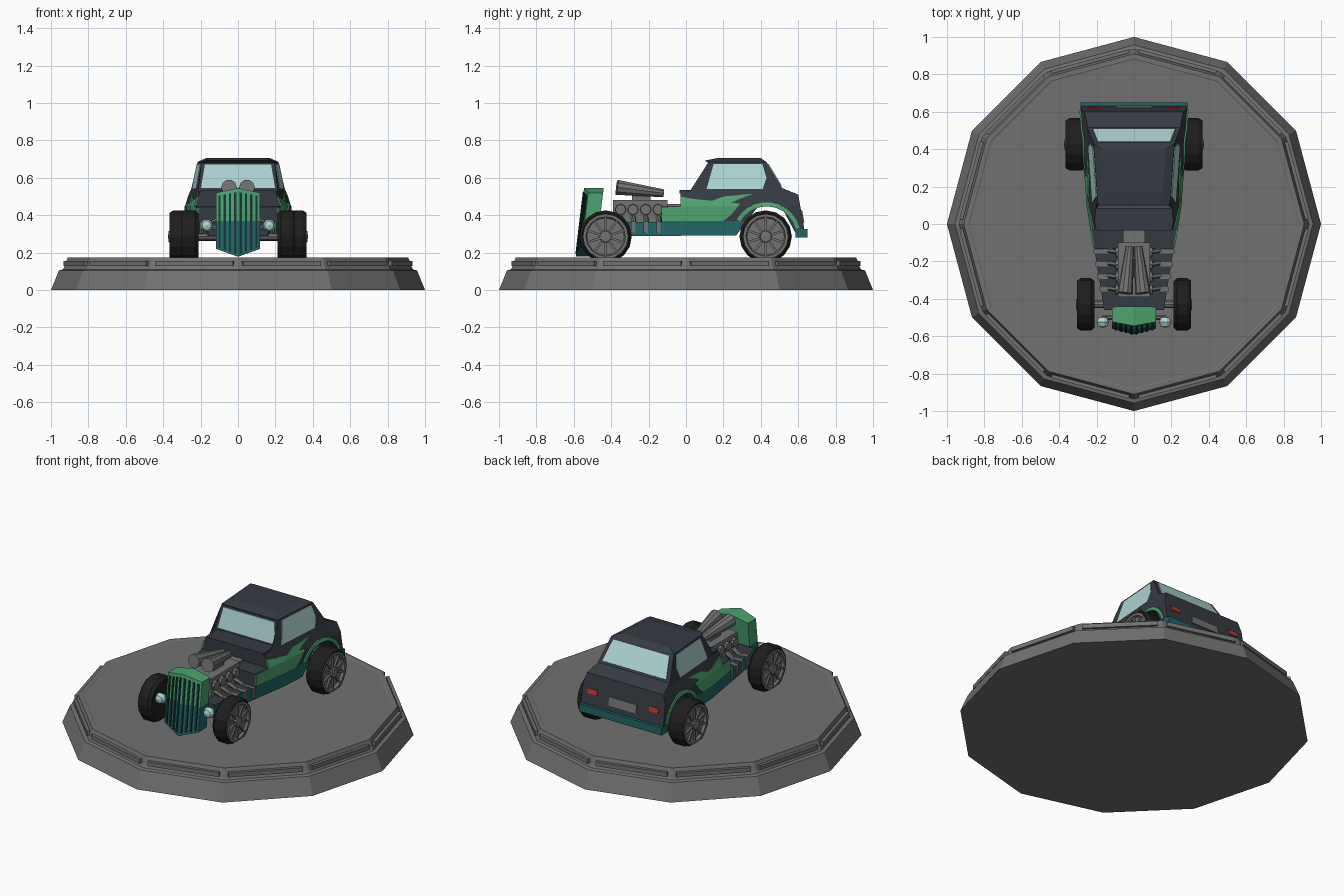
import bpy, bmesh, math
from mathutils import Vector, Matrix

if "Cube" in bpy.data.objects:
    bpy.data.objects.remove(bpy.data.objects["Cube"])

def material(name, r, g, b):
    m = bpy.data.materials.new(name)
    m.diffuse_color = (r, g, b, 1)
    m.use_nodes = True
    m.node_tree.nodes["Principled BSDF"].inputs["Base Color"].default_value = m.diffuse_color
    return m

STONE = material("stone grey", .165, .165, .165)
METAL = material("engine grey", .17, .17, .17)
DARK = material("body charcoal", .036, .044, .056)
TEAL = material("teal", .016, .13, .135)
GREEN = material("flame green", .075, .36, .16)
TYRE = material("tyre black", .013, .013, .013)
GLASS = material("pale glass", .43, .67, .66)
SLAT = material("deep teal", .008, .035, .04)
RED = material("lamp red", .45, .045, .03)

def finish(name, bm, *mats, rule=None, mirror=False):
    bmesh.ops.remove_doubles(bm, verts=bm.verts, dist=1e-5)
    bmesh.ops.recalc_face_normals(bm, faces=bm.faces)
    if rule:
        bm.normal_update()
        for f in bm.faces:
            f.material_index = rule(f.calc_center_median(), f.normal)
    me = bpy.data.meshes.new(name)
    bm.to_mesh(me)
    bm.free()
    for m in mats:
        me.materials.append(m)
    ob = bpy.data.objects.new(name, me)
    bpy.context.collection.objects.link(ob)
    if mirror:
        ob.modifiers.new("mirror", 'MIRROR')
    return ob

def cut(bm, co, no):
    bmesh.ops.bisect_plane(bm, geom=bm.verts[:] + bm.edges[:] + bm.faces[:], plane_co=co, plane_no=no)

def hull(name, pts, *mats, cut_z=None, **kw):
    bm = bmesh.new()
    for p in pts:
        bm.verts.new(p)
    res = bmesh.ops.convex_hull(bm, input=bm.verts)
    bmesh.ops.dissolve_limit(bm, angle_limit=.01, verts=bm.verts, edges=bm.edges)
    if cut_z:
        cut(bm, (0, 0, cut_z), (0, 0, 1))
    return finish(name, bm, *mats, **kw)

def box(name, x, y, z, mat, **kw):
    return hull(name, [(a, b, c) for a in x for b in y for c in z], mat, **kw)

def lathe(name, prof, n, mat, matrix=Matrix(), **kw):
    """Revolve (radius, height) points around z, then place with matrix."""
    bm = bmesh.new()
    rings = [[bm.verts.new(matrix @ Vector((r * math.cos(a), r * math.sin(a), h)))
              for a in (2 * math.pi * i / n for i in range(n))] for r, h in prof]
    for A, B in zip(rings, rings[1:]):
        for i in range(n):
            j = (i + 1) % n
            bm.faces.new((A[i], A[j], B[j], B[i]))
    bmesh.ops.dissolve_degenerate(bm, edges=bm.edges, dist=1e-6)
    return finish(name, bm, mat, **kw)

def tube(name, a, b, r0, r1, n, mat, **kw):
    a, b = Vector(a), Vector(b)
    m = Matrix.Translation(a) @ (b - a).to_track_quat('Z', 'Y').to_matrix().to_4x4()
    L = (b - a).length
    return lathe(name, [(0, 0), (r0, 0), (r1, L), (0, L)], n, mat, m, **kw)

def interp(t, pts):
    for (a, u), (b, v) in zip(pts, pts[1:]):
        if t <= b:
            return u + (v - u) * max(0, t - a) / (b - a)
    return pts[-1][1]

def half_width(y, z):
    return interp(y, [(-.46, .16), (.1, .248), (.63, .285)]) - \
        interp(z, [(.45, 0), (.53, .025), (.685, .055), (.706, .1)])

def side_shape(name, pts, *mats, plate=None, rule=None):
    """Side profile (y, z) spanning the car width, or a thin plate on both sides."""
    bm = bmesh.new()
    bm.faces.new([bm.verts.new((0, y, z)) for y, z in pts])
    bmesh.ops.triangulate(bm, faces=bm.faces)
    cut(bm, (0, .1, 0), (0, 1, 0))
    for z in (.37, .45, .53, .685):
        cut(bm, (0, 0, z), (0, 0, 1))
    inner = bm.verts[:]
    res = bmesh.ops.extrude_face_region(bm, geom=bm.faces[:], use_keep_orig=True)
    outer = [v for v in res['geom'] if isinstance(v, bmesh.types.BMVert)]
    for v in inner:
        w = half_width(v.co.y, v.co.z)
        v.co.x = -w if plate is None else w - .002
    for v in outer:
        v.co.x = half_width(v.co.y, v.co.z) + (plate or 0)
    return finish(name, bm, *mats, rule=rule, mirror=plate is not None)

def cross_plate(name, low, high, inset, sign, mat):
    """Thin pane across the car from low to high (y, z)."""
    d = Vector((high[0] - low[0], high[1] - low[1])).normalized()
    n = Vector((d.y, -d.x)) * sign
    pts = []
    for y, z in (low, high):
        w = half_width(y, z) - inset
        for o in (-.003, .005):
            pts += [(s * w, y + n.x * o, z + n.y * o) for s in (-1, 1)]
    hull(name, pts, mat)

# Twelve-sided display base with raised bars around the rim
lathe("display_base", [(0, 0), (1, 0), (.957, .105), (.935, .11), (.928, .125), (.91, .175),
                       (.885, .175), (.88, .172), (0, .172)], 12, STONE)
for k in range(12):
    bar = box("base_bar", (-.215, .215), (.89, .909), (.128, .155), STONE)
    bar.rotation_euler.z = math.radians(15 + 30 * k)

# Body with cabin and open wheel arches
ARCH = (.43, .285)
def arc(r, a0, a1, n):
    return [(ARCH[0] + r * math.cos(t), ARCH[1] + r * math.sin(t))
            for t in (math.radians(a0 + (a1 - a0) * i / n) for i in range(n + 1))]

profile = [(-.13, .29)] + arc(.163, 178, 2, 10) + [
    (.62, .29), (.632, .33), (.6, .51), (.515, .545), (.43, .685), (.4, .705), (.17, .706),
    (.1, .692), (.118, .68), (.085, .53), (-.03, .53), (-.03, .45), (-.13, .445)]
side_shape("body", profile, DARK, TEAL,
           rule=lambda c, n: int(abs(n.x) > .6 and c.z < .37 and c.y < .29))
box("cowl_lip", (-.2, .2), (-.035, .09), (.515, .535), DARK)

# Painted flames and arch trim
side_shape("flames", [(-.128, .37), (-.128, .44), (-.03, .447), (-.03, .5), (.04, .487), (.12, .47),
                      (.2, .5), (.36, .515), (.28, .485), (.22, .455), (.15, .435), (.06, .443),
                      (.05, .425), (.13, .405), (.2, .42), (.29, .462), (.24, .40), (.2, .37)],
           GREEN, plate=.006)
side_shape("arch_trim", arc(.184, 150, 15, 10) + arc(.163, 15, 150, 10), GREEN, plate=.008)

# Windows
side_shape("side_window", [(.11, .54), (.148, .675), (.408, .675), (.43, .6), (.41, .54)],
           GLASS, plate=.004)
cross_plate("windscreen", (.088, .545), (.114, .67), .02, -1, GLASS)
cross_plate("rear_window", (.507, .558), (.438, .672), .025, 1, GLASS)

# Rear bumper, lamps and plate panel
box("rear_bumper", (-.286, .286), (.585, .65), (.28, .327), TEAL)
def rear_y(z):
    return .632 - (z - .33) * .178
def rear_panel(name, xs, z0, z1, mat, mirror=False):
    hull(name, [(x, rear_y(z) + o, z) for x in xs for z in (z0, z1) for o in (-.004, .006)],
         mat, mirror=mirror)
rear_panel("tail_lamp", (.18, .245), .395, .425, RED, True)
rear_panel("plate_panel", (-.095, .095), .36, .41, METAL)

# Front frame
def frame_rule(c, n):
    return int(abs(n.x) > .6)
side_shape("front_frame", [(-.46, .29), (-.13, .29), (-.13, .365), (-.46, .365)], DARK, TEAL,
           rule=frame_rule)

# Engine, gearbox, cylinder heads and exhaust stubs
box("engine_block", (-.085, .085), (-.39, -.1), (.3, .48), METAL)
box("gearbox", (-.06, .06), (-.1, -.02), (.3, .46), METAL)
box("carburettor", (-.035, .035), (-.29, -.19), (.47, .51), METAL)
for i in range(4):
    y = -.35 + .067 * i
    tube("cylinder_cap", (.08, y, .43), (.1, y, .43), .031, .028, 8, METAL, mirror=True)
    tube("exhaust_stub", (.08, y, .39), (.155, y + .01, .355), .014, .01, 6, METAL, mirror=True)
    box("exhaust_drop", (.14, half_width(y, .3) + .008), (y - .01, y + .012), (.305, .368), METAL, mirror=True)

# Twin intake trumpets
tube("intake_trumpet", (.048, -.37, .549), (.022, -.12, .517), .042, .022, 10, METAL, mirror=True)

# Pointed radiator shell with vertical slats
def grille_y(x, z):
    return -.52 - (.545 - z) * .12 - .025 * (1 - abs(x) / .118)
outline = [(-.118, .22), (0, .178), (.118, .22), (.118, .52), (0, .545), (-.118, .52)]
hull("radiator_shell", [(x, grille_y(x, z), z) for x, z in outline] +
     [(x, -.44 - (.545 - z) * .12, z) for x, z in outline], GREEN, TEAL,
     cut_z=.37, rule=lambda c, n: int(c.z < .37))
for i in range(4):
    xs = (.009 + .028 * i, .021 + .028 * i)
    hull("radiator_slat", [(x, grille_y(x, z) + o, z) for x in xs
                           for z in (.19 + .35 * x, .525 - .2 * x) for o in (-.006, .003)],
         SLAT, mirror=True)

# Headlamps and axles
tube("headlamp_bracket", (.1, -.5, .33), (.17, -.5, .34), .012, .012, 6, METAL, mirror=True)
lathe("headlamp", [(0, -.03), (.022, -.025), (.034, 0), (.024, .022), (0, .03)], 10, GLASS,
      Matrix.Translation((.167, -.525, .345)) @ Matrix.Rotation(math.pi / 2, 4, 'X'), mirror=True)
tube("front_axle", (-.25, -.43, .286), (.25, -.43, .286), .02, .02, 8, METAL)
tube("rear_axle", (-.3, .426, .286), (.3, .426, .286), .025, .025, 8, METAL)

# Wheels: tyre, dished rim, spokes and hub
for label, x, y, h in (("front", .258, -.43, .046), ("rear", .313, .426, .053)):
    place = Matrix.Translation((x, y, .286)) @ Matrix.Rotation(math.pi / 2, 4, 'Y')
    lathe(label + "_tyre", [(0, -h * .8), (.11, -h * .9), (.125, -h), (.14, -h * .6), (.14, h * .6),
                            (.127, h), (.116, h * .95), (.114, h * .6), (0, h * .6)], 16, TYRE,
          place, mirror=True)
    lathe(label + "_rim", [(0, h * .6), (.119, h * .6), (.119, h * 1.02), (.106, h * 1.02),
                           (.1, h * .75), (0, h * .75)], 16, METAL, place, mirror=True)
    lathe(label + "_hub", [(0, h * .6), (.034, h * .7), (.03, h * 1.1), (0, h * 1.15)], 10, METAL,
          place, mirror=True)
    for k in range(10):
        turn = place @ Matrix.Rotation(math.radians(36 * k), 4, 'Z')
        hull(label + "_spoke", [turn @ Vector((a, b, c)) for a in (.02, .11)
                                for b in (-.006, .006) for c in (h * .7, h * .95)], METAL, mirror=True)
